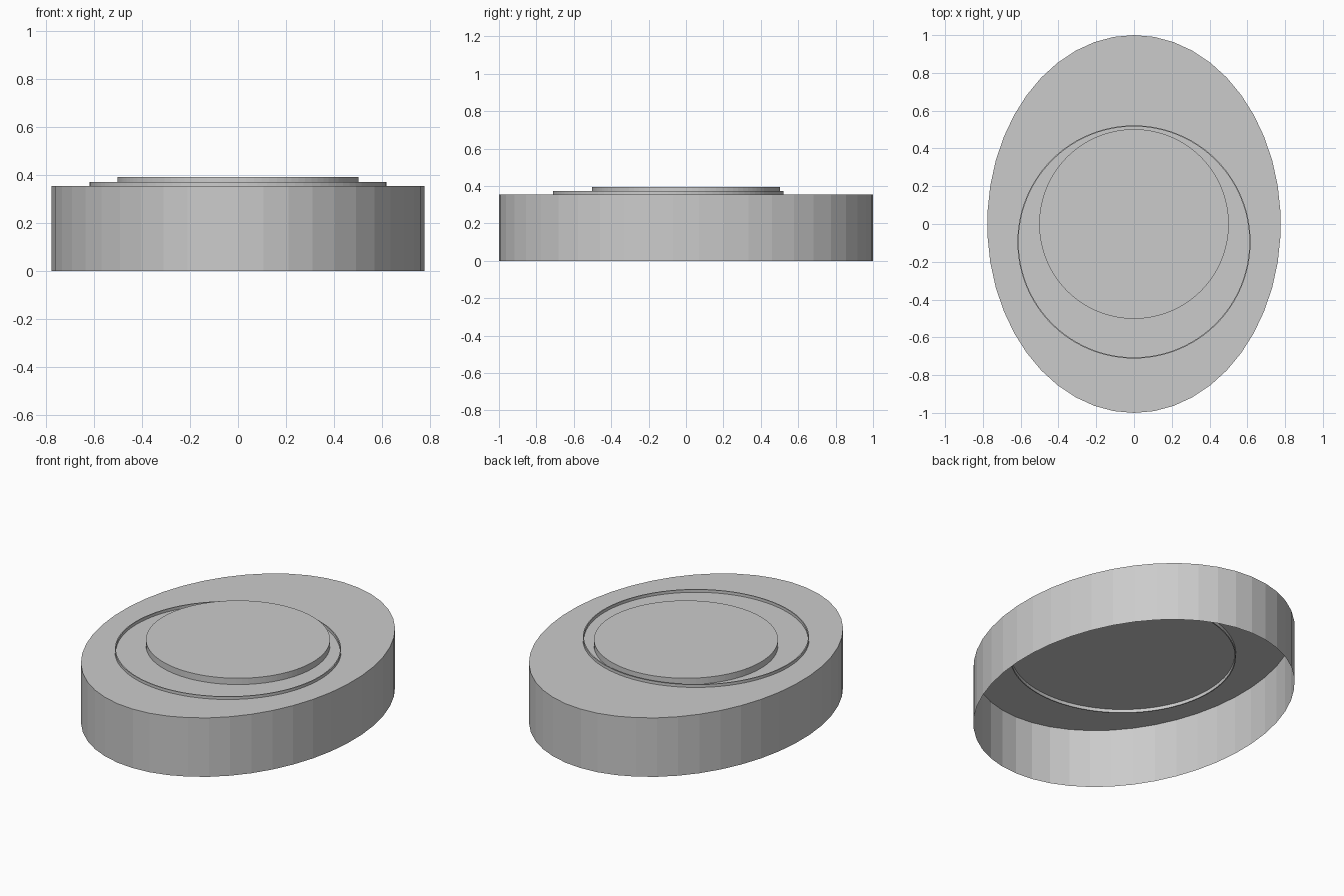
import bpy, bmesh, math

if "Cube" in bpy.data.objects:
    bpy.data.objects.remove(bpy.data.objects["Cube"])

grey = bpy.data.materials.new("light grey")
grey.diffuse_color = (0.6, 0.6, 0.6, 1)
grey.use_nodes = True
grey.node_tree.nodes["Principled BSDF"].inputs["Base Color"].default_value = grey.diffuse_color


def build(name, loops, cap_last):
    """Skin a stack of elliptical loops (rx, ry, cy, z, sides); optionally cap the last."""
    bm = bmesh.new()
    rows = []
    for rx, ry, cy, z, n in loops:
        rows.append([bm.verts.new((rx * math.sin(2 * math.pi * i / n),
                                   cy - ry * math.cos(2 * math.pi * i / n), z))
                     for i in range(n)])
    for a, b in zip(rows, rows[1:]):
        n = len(a)
        for i in range(n):
            j = (i + 1) % n
            bm.faces.new((a[i], a[j], b[j], b[i]))
    if cap_last:
        bm.faces.new(rows[-1])
    me = bpy.data.meshes.new(name)
    bm.to_mesh(me)
    bm.free()
    me.materials.append(grey)
    ob = bpy.data.objects.new(name, me)
    bpy.context.collection.objects.link(ob)
    return ob


# Oval body, a faceted shell left open underneath
build("oval_body", [(0.777, 1, 0, 0, 46), (0.777, 1, 0, 0.355, 46)], True)

# Thin raised rim, set toward the front and passing through the top plate
R, W, C = 0.617, 0.006, -0.095
build("raised_rim", [(R, R, C, 0.335, 96), (R, R, C, 0.372, 96),
                     (R - W, R - W, C, 0.372, 96), (R - W, R - W, C, 0.335, 96),
                     (R, R, C, 0.335, 96)], False)

# Round raised pad in the middle
build("round_pad", [(0.502, 0.502, 0, 0.355, 96), (0.502, 0.502, 0, 0.393, 96)], True)
